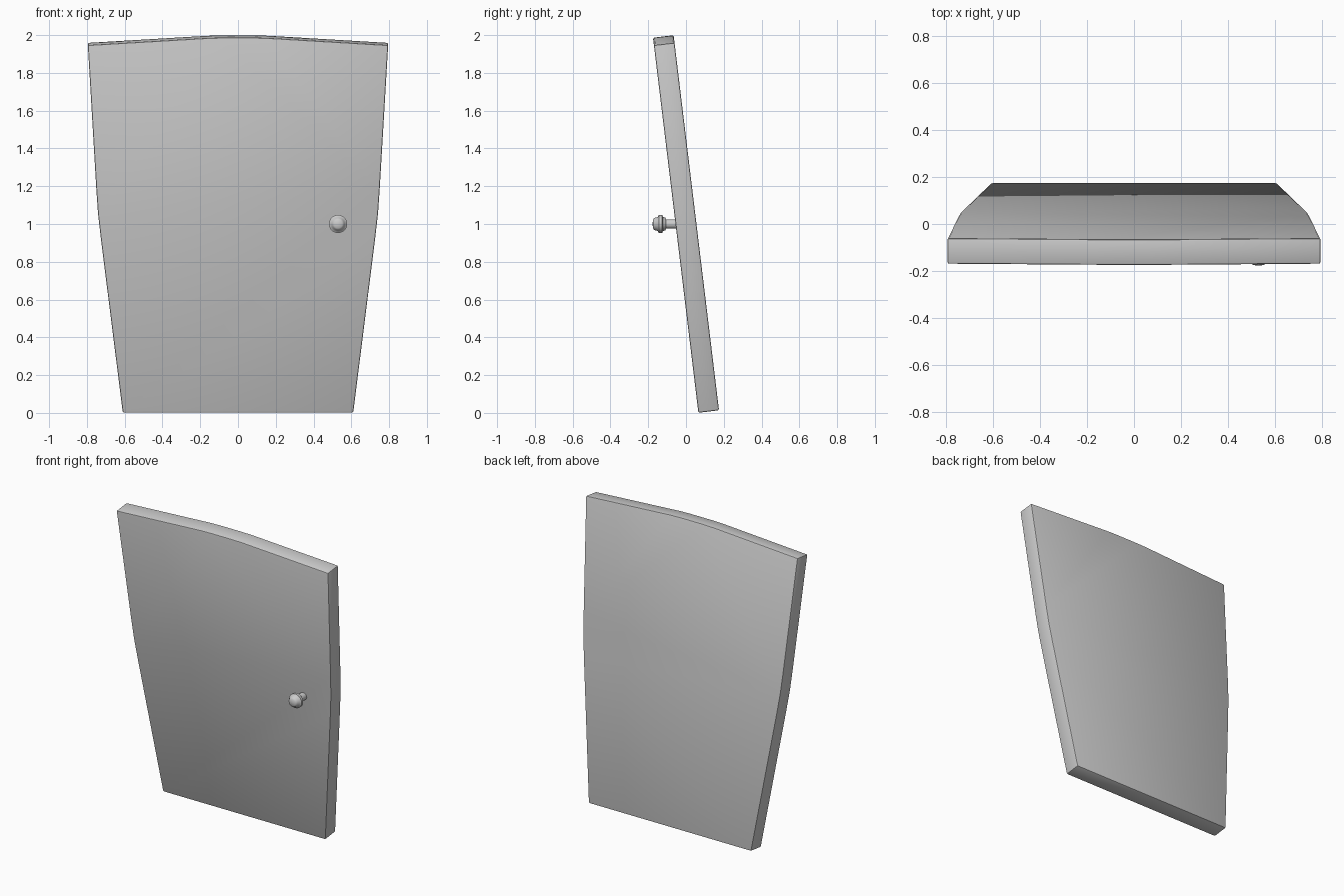
import bpy, bmesh, math
from mathutils import Matrix

if "Cube" in bpy.data.objects:
    bpy.data.objects.remove(bpy.data.objects["Cube"])


def make_object(name, bm, angle):
    bmesh.ops.recalc_face_normals(bm, faces=bm.faces)
    mesh = bpy.data.meshes.new(name)
    bm.to_mesh(mesh)
    bm.free()
    obj = bpy.data.objects.new(name, mesh)
    bpy.context.collection.objects.link(obj)
    bpy.ops.object.select_all(action='DESELECT')
    obj.select_set(True)
    bpy.context.view_layer.objects.active = obj
    bpy.ops.object.shade_smooth_by_angle(angle=math.radians(angle))
    return obj


# Leaning door panel: half outline mirrored, extruded, edges softened, tilted
half = [(0.61, -1.0), (0.725, -0.08), (0.741, 0.06), (0.75, 0.19),
        (0.795, 0.96), (0.16, 0.998), (0.08, 1.0)]
outline = half + [(-x, z) for x, z in reversed(half)]
thick = 0.11
bm = bmesh.new()
face = bm.faces.new([bm.verts.new((x, -thick / 2, z)) for x, z in outline])
ext = bmesh.ops.extrude_face_region(bm, geom=[face])
new_verts = [v for v in ext["geom"] if isinstance(v, bmesh.types.BMVert)]
bmesh.ops.translate(bm, vec=(0, thick, 0), verts=new_verts)
bmesh.ops.recalc_face_normals(bm, faces=bm.faces)
rim = [e for e in bm.edges if e.calc_face_angle(0) > math.radians(40)]
bmesh.ops.bevel(bm, geom=rim, offset=0.008, segments=2, profile=0.5, affect='EDGES')
bmesh.ops.transform(bm, verts=bm.verts, matrix=Matrix.Translation((0, 0, 1))
                    @ Matrix.Rotation(math.radians(6.9), 4, 'X'))
make_object("door_panel", bm, 30)

# Door knob: stem, flared ring and rounded cap, lathed around the y axis
profile = [(0, -0.03), (0.025, -0.03), (0.025, -0.105), (0.034, -0.11),
           (0.037, -0.122), (0.048, -0.126), (0.048, -0.144),
           (0.037, -0.15), (0.032, -0.168), (0.022, -0.175), (0, -0.177)]
bm = bmesh.new()
verts = [bm.verts.new((r, y, 0)) for r, y in profile]
edges = [bm.edges.new(pair) for pair in zip(verts, verts[1:])]
bmesh.ops.spin(bm, geom=verts + edges, cent=(0, 0, 0), axis=(0, 1, 0),
               angle=math.tau, steps=20, use_duplicate=False)
bmesh.ops.remove_doubles(bm, verts=bm.verts, dist=0.0001)
knob = make_object("door_knob", bm, 50)
knob.location = (0.53, 0, 1.0)
